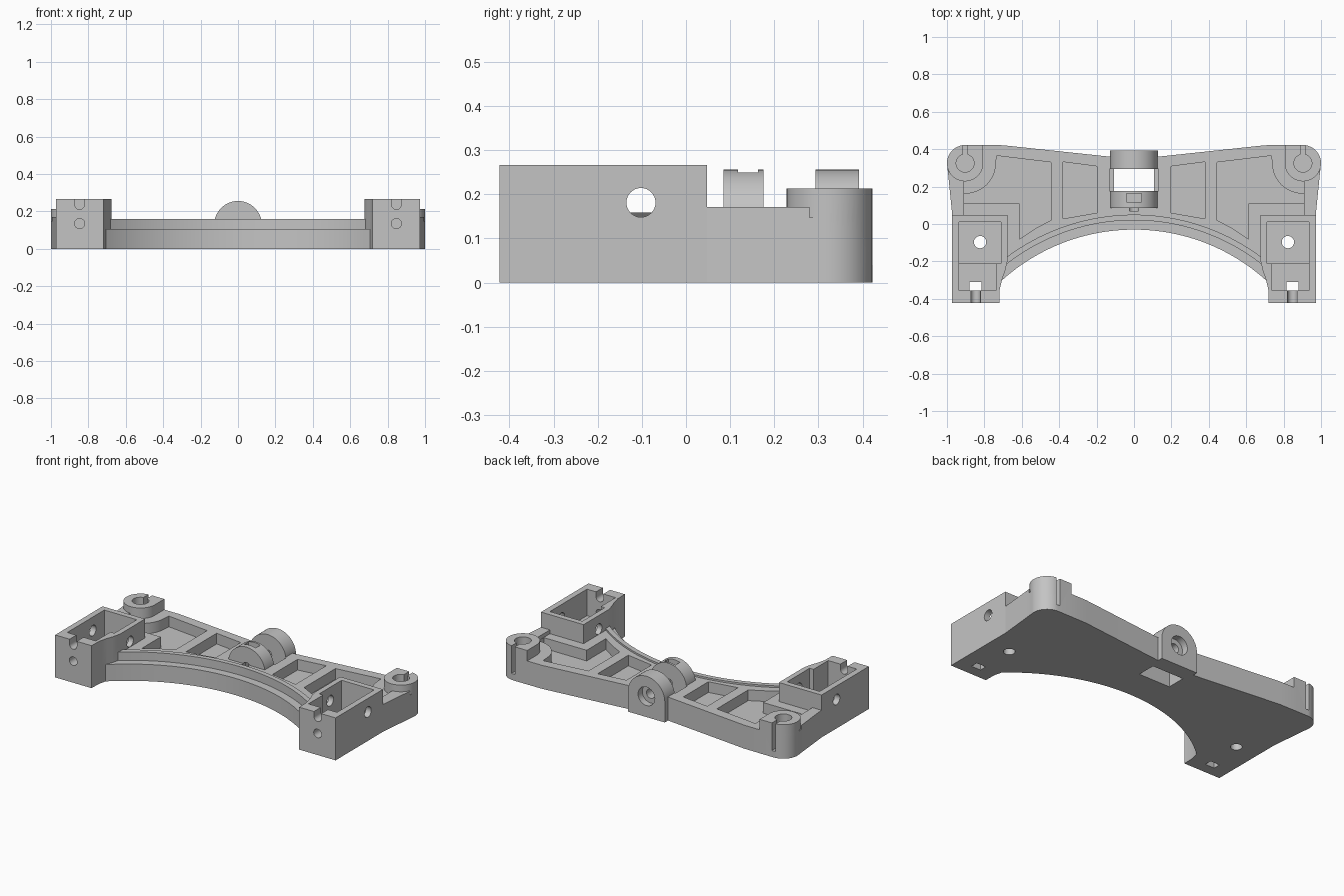
import bpy, bmesh, math
from mathutils import Matrix

if "Cube" in bpy.data.objects:
    bpy.data.objects.remove(bpy.data.objects["Cube"])

ARC_Y = -1.085  # centre of the large front curve


def link(bm, name):
    bmesh.ops.recalc_face_normals(bm, faces=bm.faces[:])
    me = bpy.data.meshes.new(name)
    bm.to_mesh(me)
    bm.free()
    ob = bpy.data.objects.new(name, me)
    bpy.context.scene.collection.objects.link(ob)
    return ob


def prism(name, pts, z0, z1):
    bm = bmesh.new()
    f = bm.faces.new([bm.verts.new((x, y, z0)) for x, y in pts])
    r = bmesh.ops.extrude_face_region(bm, geom=[f])
    vs = [v for v in r["geom"] if isinstance(v, bmesh.types.BMVert)]
    bmesh.ops.translate(bm, verts=vs, vec=(0, 0, z1 - z0))
    return link(bm, name)


def block(name, x0, x1, y0, y1, z0, z1):
    return prism(name, [(x0, y0), (x1, y0), (x1, y1), (x0, y1)], z0, z1)


def rod(name, c, r, length, axis="Z", n=32):
    bm = bmesh.new()
    rot = {"Z": Matrix(), "X": Matrix.Rotation(math.pi / 2, 4, "Y"),
           "Y": Matrix.Rotation(math.pi / 2, 4, "X")}[axis]
    bmesh.ops.create_cone(bm, cap_ends=True, segments=n, radius1=r, radius2=r,
                          depth=length, matrix=Matrix.Translation(c) @ rot)
    return link(bm, name)


def combine(body, other, op):
    m = body.modifiers.new("b", "BOOLEAN")
    m.operation, m.object, m.solver = op, other, "EXACT"
    dg = bpy.context.evaluated_depsgraph_get()
    me = bpy.data.meshes.new_from_object(body.evaluated_get(dg))
    body.modifiers.clear()
    body.data = me
    bpy.data.objects.remove(other)


def arc(r, x0, x1, n=20):
    return [(x, ARC_Y + math.sqrt(r * r - x * x))
            for x in (x0 + (x1 - x0) * i / n for i in range(n + 1))]


def circ(cx, cy, r, a0, a1, n=12):
    return [(cx + r * math.cos(math.radians(a0 + (a1 - a0) * i / n)),
             cy + r * math.sin(math.radians(a0 + (a1 - a0) * i / n))) for i in range(n + 1)]


def flip(pts, s):
    return [(s * x, y) for x, y in pts]


def outline(r):
    side = [(0.13, 0.36), (0.70, 0.421)] + circ(0.903, 0.325, 0.097, 90, 0)
    side += [(0.97, 0.045), (0.80, 0.03), (0.80, -0.32)]
    front = arc(r, 0.71, -0.71, 48)
    return side + front + flip(side[::-1], -1)


# Plate with a lower front ledge and a raised rim along the curve
body = prism("bracket", outline(1.055), 0, 0.105)
adds = [prism("plate", outline(1.118), 0, 0.147),
        prism("rim", arc(1.105, -0.72, 0.72, 48) + arc(1.135, 0.72, -0.72, 48), 0, 0.158)]
cuts = []

for s in (1, -1):
    # Square end housing
    adds.append(prism("housing", flip(
        [(0.972, 0.047), (0.972, -0.422), (0.72, -0.422), (0.718, -0.35),
         (0.705, -0.295), (0.69, -0.255), (0.677, -0.2), (0.677, 0.047)], s), 0, 0.266))
    # Outer side wall
    adds.append(prism("side_wall", flip(
        [(0.971, 0.04), (0.995, 0.28), (0.91, 0.28), (0.91, 0.04)], s), 0, 0.171))
    # Corner boss with a squared inner corner
    adds.append(prism("boss", flip(
        circ(0.903, 0.325, 0.097, 90, -180, 36) + [(0.806, 0.422)], s), 0, 0.213))
    # Housing cavity, deep at the back and shallower at the front
    cuts.append(block("cavity", s * 0.935, s * 0.71, -0.21, 0.012, 0.04, 0.4))
    cuts.append(block("shelf", s * 0.935, s * 0.737, -0.355, -0.2, 0.1, 0.4))
    cuts.append(block("nut_slot", s * 0.879, s * 0.815, -0.355, -0.31, -0.1, 0.4))
    # Screw holes and cable notch
    cuts.append(rod("floor_hole", (s * 0.823, -0.097, 0), 0.033, 0.3))
    cuts.append(rod("side_hole", (s * 0.84, -0.102, 0.181), 0.033, 0.34, "X"))
    cuts.append(rod("front_hole", (s * 0.847, -0.39, 0.135), 0.027, 0.2, "Y", 24))
    cuts.append(rod("notch_round", (s * 0.847, -0.39, 0.235), 0.025, 0.1, "Y", 24))
    cuts.append(block("notch", s * 0.872, s * 0.822, -0.44, -0.34, 0.235, 0.4))
    # Boss bore and slit
    cuts.append(rod("bore", (s * 0.903, 0.325, 0.24), 0.048, 0.4))
    cuts.append(block("slit", s * 0.915, s * 0.891, 0.34, 0.5, 0.04, 0.4))
    # Two weight-saving pockets, the outer one curving around the boss
    cuts.append(prism("outer_pocket", flip(
        [(0.735, 0.365), (0.445, 0.33), (0.445, 0.02), (0.53, -0.025), (0.612, -0.08),
         (0.612, 0.11), (0.908, 0.11)] + circ(0.903, 0.327, 0.165, -88, -180), s), 0.08, 0.4))
    cuts.append(prism("inner_pocket", flip(
        [(0.38, 0.332), (0.197, 0.308), (0.197, 0.06), (0.38, 0.028)], s), 0.08, 0.4))

# Hinge lugs with round tops
for y0, y1 in ((0.085, 0.176), (0.293, 0.392)):
    adds.append(rod("lug_round", (0, (y0 + y1) / 2, 0.128), 0.1275, y1 - y0, "Y", 64))
    adds.append(block("lug_foot", -0.1275, 0.1275, y0, y1, 0, 0.128))

# Hinge gap, axle hole and nut slot
cuts += [block("hinge_gap", -0.108, 0.108, 0.176, 0.293, -0.1, 0.4),
         block("gap_top", -0.132, 0.132, 0.176, 0.293, 0.11, 0.4),
         rod("axle_hole", (0, 0.23, 0.13), 0.029, 0.32, "Y"),
         rod("head_recess", (0, 0.39, 0.13), 0.058, 0.08, "Y"),
         block("axle_nut", -0.04, 0.04, 0.118, 0.163, 0.08, 0.4)]

for o in adds:
    combine(body, o, "UNION")
for o in cuts:
    combine(body, o, "DIFFERENCE")

# Single grey finish
grey = bpy.data.materials.new("grey")
grey.diffuse_color = (0.55, 0.55, 0.55, 1)
grey.use_nodes = True
grey.node_tree.nodes["Principled BSDF"].inputs["Base Color"].default_value = grey.diffuse_color
body.data.materials.clear()
body.data.materials.append(grey)
for p in body.data.polygons:
    p.material_index = 0
bpy.context.view_layer.objects.active = body
body.select_set(True)
bpy.ops.object.shade_smooth_by_angle(angle=math.radians(30))
